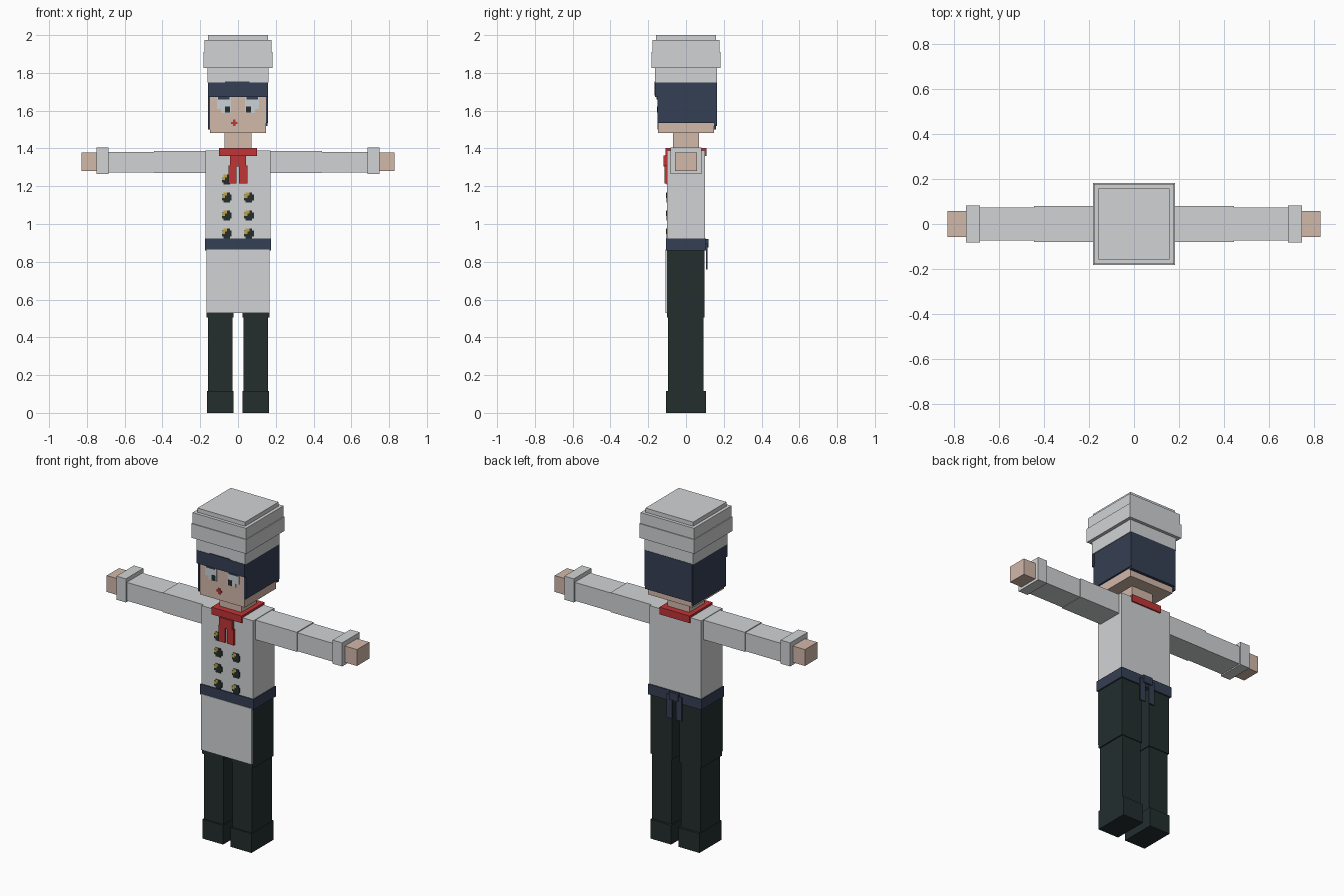
import bpy, bmesh
from mathutils import Vector


def material(name, rgb):
    m = bpy.data.materials.new(name)
    m.diffuse_color = (*rgb, 1)
    return m


WHITE = material("cloth_white", (0.64, 0.65, 0.66))
NAVY = material("navy", (0.036, 0.05, 0.087))
DARK = material("dark_green", (0.017, 0.027, 0.027))
SKIN = material("skin", (0.65, 0.48, 0.40))
RED = material("red", (0.53, 0.035, 0.037))
GOLD = material("gold", (0.55, 0.38, 0.06))
EYE = material("eye_white", (0.60, 0.64, 0.68))


def boxes(name, mat, *ranges):
    """One object made of boxes given as (x0, x1, y0, y1, z0, z1)."""
    bm = bmesh.new()
    for x0, x1, y0, y1, z0, z1 in ranges:
        lo, hi = Vector((x0, y0, z0)), Vector((x1, y1, z1))
        for v in bmesh.ops.create_cube(bm, size=1)["verts"]:
            v.co = Vector(lo[i] if v.co[i] < 0 else hi[i] for i in range(3))
    me = bpy.data.meshes.new(name)
    bm.to_mesh(me)
    bm.free()
    me.materials.append(mat)
    ob = bpy.data.objects.new(name, me)
    bpy.context.collection.objects.link(ob)
    return ob


def pair(name, mat, *ranges):
    """Boxes on the +x side, mirrored to -x."""
    ob = boxes(name, mat, *ranges)
    ob.modifiers.new("mirror", 'MIRROR').use_axis[0] = True
    return ob


def plates(name, mat, y, *rects, t=0.004):
    """Thin plates facing the front, given as (x0, x1, z0, z1)."""
    return boxes(name, mat, *[(a, b, y - t, y, c, d) for a, b, c, d in rects])


# legs and shoes
pair("thigh", DARK, (0.025, 0.167, -0.1, 0.097, 0.505, 0.87))
pair("shin", DARK, (0.03, 0.16, -0.095, 0.092, 0.1, 0.505))
pair("shoe", DARK, (0.025, 0.163, -0.105, 0.105, 0, 0.115))

# jacket, belt and apron
boxes("jacket", WHITE, (-0.171, 0.171, -0.1, 0.1, 0.865, 1.39))
boxes("belt", NAVY, (-0.176, 0.176, -0.106, 0.106, 0.86, 0.922))
boxes("belt_knot", NAVY, (-0.03, 0.03, 0.106, 0.12, 0.875, 0.92))
boxes("belt_ties", NAVY, (-0.05, -0.012, 0.106, 0.113, 0.76, 0.9),
      (0.012, 0.05, 0.106, 0.113, 0.76, 0.9))
boxes("apron", WHITE, (-0.168, 0.166, -0.108, -0.101, 0.53, 0.865))

# buttons: dark stepped plates with a gold corner
for i, z in enumerate((0.95, 1.045, 1.14, 1.235)):
    for x in ((-0.06, 0.058) if i < 3 else (-0.06,)):
        plates("button", DARK, -0.1, (x - 0.017, x + 0.017, z - 0.026, z + 0.026),
               (x - 0.026, x + 0.026, z - 0.015, z + 0.015))
        plates("button_shine", GOLD, -0.104, (x - 0.017, x + 0.002, z + 0.01, z + 0.026),
               (x - 0.026, x - 0.008, z - 0.002, z + 0.014), t=0.001)

# arms
pair("upper_arm", WHITE, (0.165, 0.445, -0.079, 0.079, 1.27, 1.387))
pair("forearm", WHITE, (0.445, 0.69, -0.074, 0.074, 1.272, 1.382))
pair("cuff", WHITE, (0.685, 0.748, -0.083, 0.083, 1.265, 1.406))
pair("hand", SKIN, (0.745, 0.829, -0.058, 0.058, 1.28, 1.378))

# neckerchief
boxes("neckerchief", RED, (-0.1, 0.1, -0.108, 0.108, 1.36, 1.403))
boxes("neckerchief_knot", RED, (-0.042, 0.042, -0.118, -0.1, 1.305, 1.362))
boxes("neckerchief_tails", RED, (-0.05, -0.008, -0.113, -0.1, 1.215, 1.31),
      (0.006, 0.05, -0.113, -0.1, 1.215, 1.31))

# head
boxes("neck", SKIN, (-0.072, 0.072, -0.07, 0.07, 1.385, 1.49))
boxes("head", SKIN, (-0.148, 0.148, -0.148, 0.148, 1.482, 1.75))

# hair: back, sides and fringe
boxes("back_hair", NAVY, (-0.155, 0.155, 0.147, 0.165, 1.52, 1.75))
boxes("side_hair", NAVY, (0.147, 0.158, -0.152, 0.165, 1.535, 1.75),
      (-0.16, -0.147, -0.152, 0.16, 1.5, 1.75))
boxes("fringe", NAVY, (-0.16, 0.16, -0.165, -0.147, 1.672, 1.75),
      (-0.07, 0.06, -0.168, -0.15, 1.68, 1.755))

# face
plates("eye", EYE, -0.148, (-0.112, -0.036, 1.61, 1.675), (-0.09, -0.036, 1.588, 1.612),
       (0.036, 0.112, 1.61, 1.675), (0.036, 0.09, 1.588, 1.612))
plates("pupil", DARK, -0.152, (-0.068, -0.042, 1.59, 1.622), (0.042, 0.068, 1.59, 1.622), t=0.002)
plates("eyebrow", NAVY, -0.152, (-0.105, -0.045, 1.658, 1.675), (0.045, 0.105, 1.658, 1.675), t=0.003)
plates("mouth", RED, -0.148, (-0.037, -0.002, 1.529, 1.541), (-0.026, -0.013, 1.518, 1.552))

# hat: band, puffed crown and top
boxes("hat_band", WHITE, (-0.162, 0.162, -0.163, 0.163, 1.748, 1.83))
boxes("hat_crown", WHITE, (-0.182, 0.182, -0.182, 0.182, 1.825, 1.91),
      (-0.177, 0.177, -0.177, 0.177, 1.905, 1.975))
boxes("hat_top", WHITE, (-0.158, 0.158, -0.158, 0.158, 1.97, 2.0))
